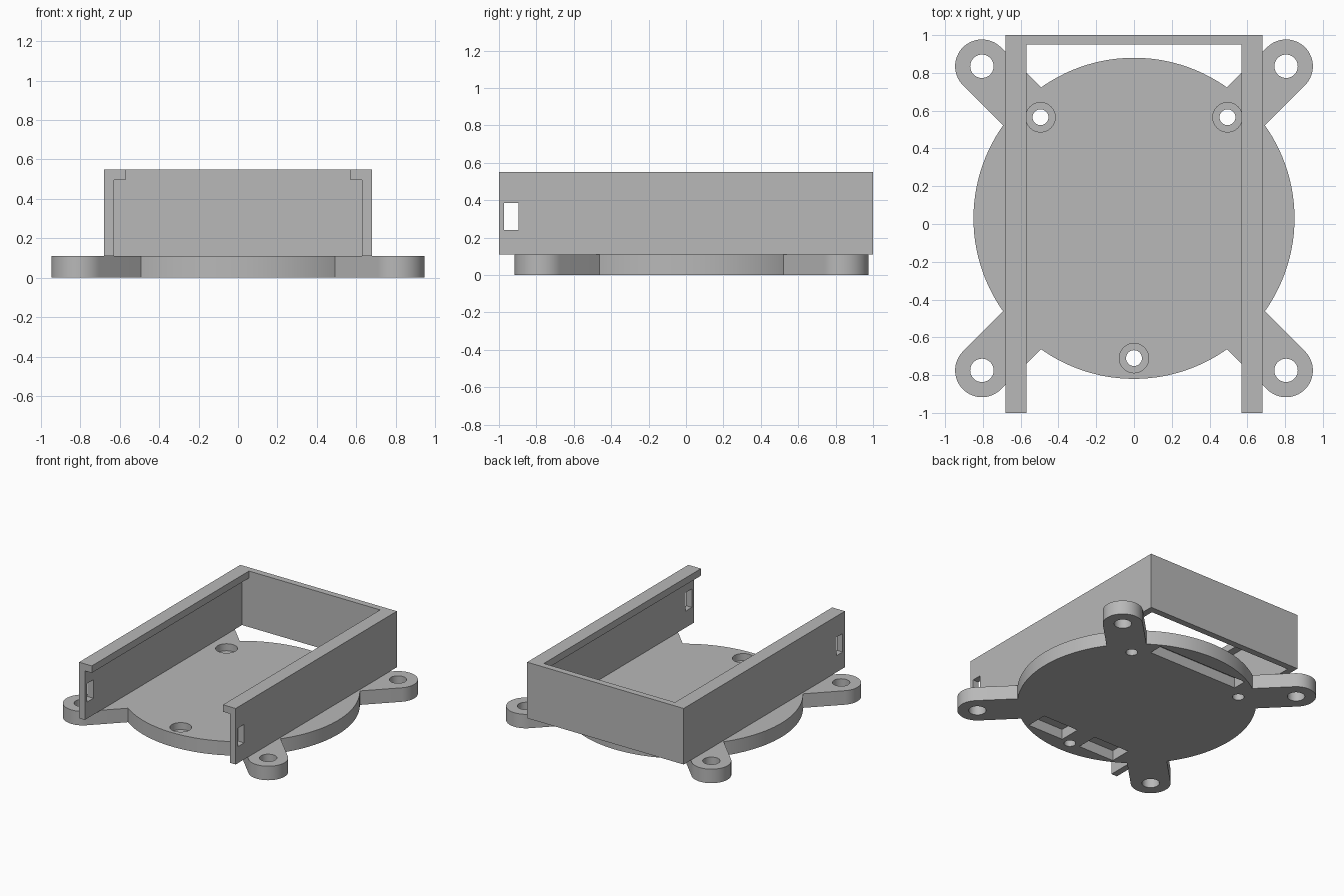
import bpy, bmesh, math

if "Cube" in bpy.data.objects:
    bpy.data.objects.remove(bpy.data.objects["Cube"])

grey = bpy.data.materials.new("light_grey")
grey.diffuse_color = (0.48, 0.48, 0.48, 1)
grey.use_nodes = True
grey.node_tree.nodes["Principled BSDF"].inputs["Base Color"].default_value = grey.diffuse_color


def prism(name, pts, lo, hi, axis="z"):
    """Extrude a closed outline along z (points are x, y) or along y (points are x, z)."""
    place = (lambda p, h: (p[0], p[1], h)) if axis == "z" else (lambda p, h: (p[0], h, p[1]))
    bm = bmesh.new()
    bottom = [bm.verts.new(place(p, lo)) for p in pts]
    top = [bm.verts.new(place(p, hi)) for p in pts]
    n = len(pts)
    bm.faces.new(bottom[::-1])
    bm.faces.new(top)
    for i in range(n):
        j = (i + 1) % n
        bm.faces.new((bottom[i], bottom[j], top[j], top[i]))
    bmesh.ops.recalc_face_normals(bm, faces=bm.faces)
    mesh = bpy.data.meshes.new(name)
    bm.to_mesh(mesh)
    bm.free()
    mesh.materials.append(grey)
    ob = bpy.data.objects.new(name, mesh)
    bpy.context.collection.objects.link(ob)
    return ob


def arc(cx, cy, r, n, a0=0.0, sweep=2 * math.pi):
    full = abs(sweep - 2 * math.pi) < 1e-6
    steps = n if full else n - 1
    return [(cx + r * math.cos(a0 + sweep * i / steps),
             cy + r * math.sin(a0 + sweep * i / steps)) for i in range(n)]


def box(name, x0, x1, y0, y1, z0, z1):
    return prism(name, [(x0, y0), (x1, y0), (x1, y1), (x0, y1)], z0, z1)


def combine(ob, other, operation):
    mod = ob.modifiers.new(operation.lower(), "BOOLEAN")
    mod.operation, mod.solver, mod.object = operation, "EXACT", other
    bpy.context.view_layer.objects.active = ob
    bpy.ops.object.modifier_apply(modifier=mod.name)
    bpy.data.objects.remove(other, do_unlink=True)


def smooth(ob):
    bpy.ops.object.select_all(action="DESELECT")
    ob.select_set(True)
    bpy.context.view_layer.objects.active = ob
    bpy.ops.object.shade_smooth_by_angle(angle=math.radians(25))


CY, T = 0.03, 0.11          # disc centre in y, plate thickness
REACH = 0.805               # mounting hole offset from the disc centre

# Round base plate with four diagonal mounting arms
base = prism("base_plate", arc(0, CY, 0.85, 128), 0, T)
corners = [(sx, sy) for sx in (-1, 1) for sy in (-1, 1)]
for sx, sy in corners:
    a = math.atan2(sy, sx)
    outline = arc(sx * REACH, CY + sy * REACH, 0.142, 33, a - math.pi / 2, math.pi)
    outline += arc(sx * 0.3, CY + sy * 0.3, 0.142, 2, a + math.pi / 2, -math.pi)
    combine(base, prism("arm", outline, 0, T), "UNION")

# Mounting holes
for sx, sy in corners:
    hole = prism("hole", arc(sx * REACH, CY + sy * REACH, 0.062, 40), -0.1, 0.3)
    combine(base, hole, "DIFFERENCE")

# Counterbored screw holes
for x, y in ((-0.495, 0.565), (0.495, 0.565), (0, -0.71)):
    combine(base, prism("hole", arc(x, y, 0.042, 32), -0.1, 0.3), "DIFFERENCE")
    combine(base, prism("bore", arc(x, y, 0.078, 40), 0.055, 0.3), "DIFFERENCE")

# Blind pockets in the underside
for x0, x1, y0, y1 in ((-0.39, 0.39, 0.65, 0.76),
                       (0.08, 0.39, -0.70, -0.53),
                       (-0.39, -0.08, -0.70, -0.53)):
    combine(base, box("pocket", x0, x1, y0, y1, -0.1, 0.08), "DIFFERENCE")
smooth(base)

# Open tray frame: back wall and two lipped side walls
frame = box("tray_frame", -0.65, 0.65, 0.95, 1.0, T, 0.55)
for s in (-1, 1):
    profile = [(0.63, T), (0.68, T), (0.68, 0.55), (0.57, 0.55), (0.57, 0.495), (0.63, 0.495)]
    wall = prism("side_wall", [(s * x, z) for x, z in profile], -1.0, 1.0, "y")
    combine(frame, wall, "UNION")

# Latch windows near the open end
combine(frame, box("window", -0.8, 0.8, -0.972, -0.895, 0.24, 0.385), "DIFFERENCE")
